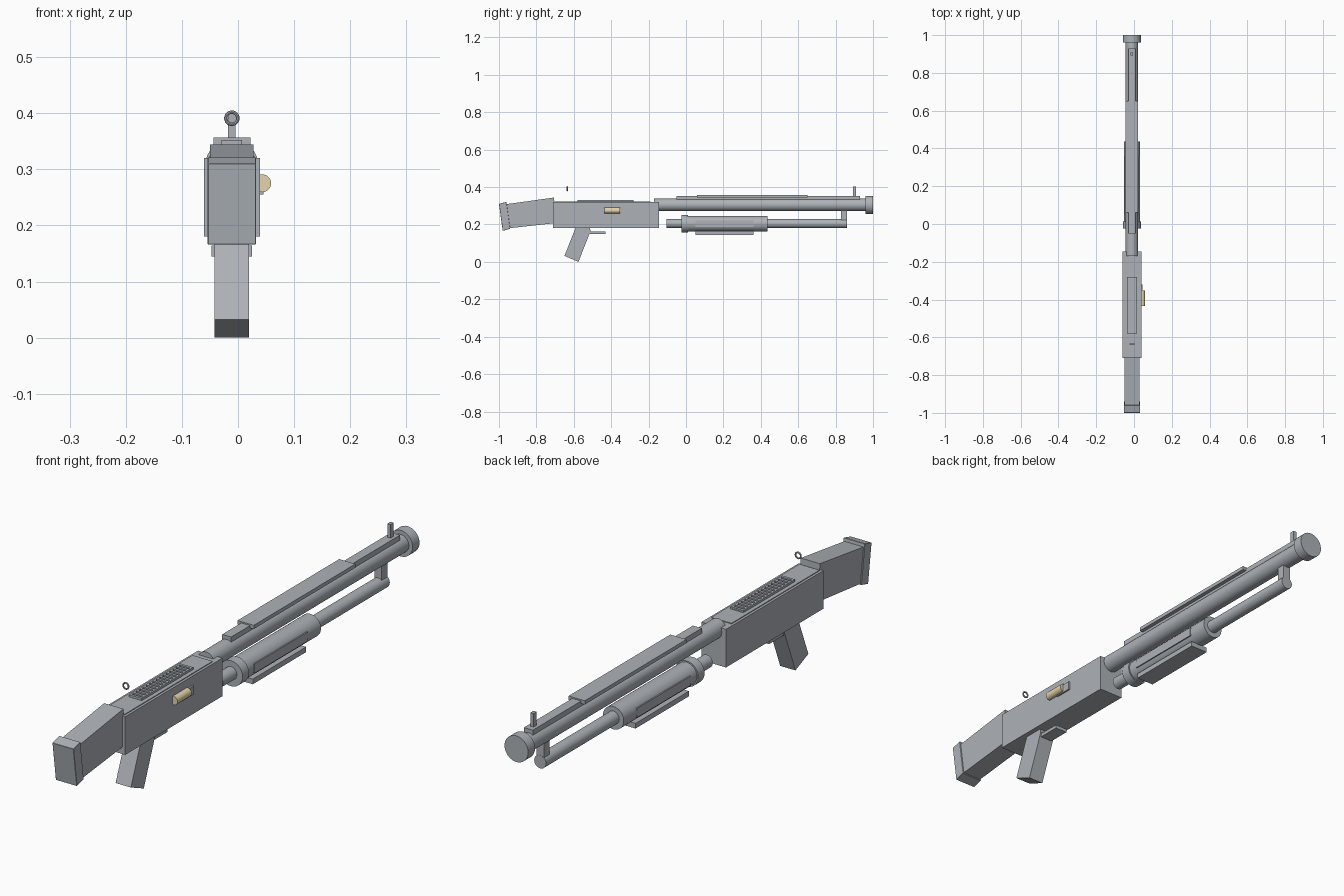
import bpy
from math import pi

if "Cube" in bpy.data.objects:
    bpy.data.objects.remove(bpy.data.objects["Cube"])

CX = -0.011  # centre plane of the body
steel = bpy.data.materials.new("blue_grey")
steel.diffuse_color = (0.42, 0.45, 0.48, 1)
steel.use_nodes = True
steel.node_tree.nodes["Principled BSDF"].inputs["Base Color"].default_value = steel.diffuse_color
tan = bpy.data.materials.new("tan")
tan.diffuse_color = (0.78, 0.66, 0.42, 1)
tan.use_nodes = True
tan.node_tree.nodes["Principled BSDF"].inputs["Base Color"].default_value = tan.diffuse_color


def side_profile(name, pts, half, cx=CX):
    """Extrude a (y, z) outline across x."""
    n = len(pts)
    verts = [(cx + s * half, y, z) for s in (-1, 1) for y, z in pts]
    faces = [tuple(range(n)), tuple(range(2 * n - 1, n - 1, -1))]
    faces += [(i, i + n, (i + 1) % n + n, (i + 1) % n) for i in range(n)]
    me = bpy.data.meshes.new(name)
    me.from_pydata(verts, [], faces)
    ob = bpy.data.objects.new(name, me)
    bpy.context.collection.objects.link(ob)
    bpy.context.view_layer.objects.active = ob
    bpy.ops.object.mode_set(mode='EDIT')
    bpy.ops.mesh.select_all(action='SELECT')
    bpy.ops.mesh.normals_make_consistent(inside=False)
    bpy.ops.object.mode_set(mode='OBJECT')
    me.materials.append(steel)
    return ob


def box(name, half, y0, y1, z0, z1, cx=CX):
    return side_profile(name, [(y0, z0), (y1, z0), (y1, z1), (y0, z1)], half, cx)


def tube(name, r, y0, y1, z, cx=CX, sides=32, mat=steel):
    bpy.ops.mesh.primitive_cylinder_add(vertices=sides, radius=r, depth=y1 - y0,
                                        location=(cx, (y0 + y1) / 2, z),
                                        rotation=(pi / 2, 0, 0))
    ob = bpy.context.object
    ob.name = name
    ob.data.materials.append(mat)
    bpy.ops.object.shade_smooth_by_angle()
    return ob


def bevel(ob, width):
    m = ob.modifiers.new("Bevel", 'BEVEL')
    m.width = width
    m.segments = 1


# Body, stock and grip
box("receiver", 0.05, -0.71, -0.145, 0.18, 0.32)
side_profile("stock", [(-0.965, 0.308), (-0.705, 0.344), (-0.70, 0.207),
                       (-0.945, 0.18)], 0.039)
bevel(side_profile("butt_plate", [(-1.0, 0.31), (-0.96, 0.321), (-0.94, 0.177),
                                  (-0.98, 0.166)], 0.043), 0.001)
side_profile("grip", [(-0.65, 0.032), (-0.575, 0.0), (-0.51, 0.165), (-0.515, 0.183),
                      (-0.59, 0.183)], 0.031)
box("trigger_plate", 0.025, -0.56, -0.43, 0.15, 0.163)

# Slotted rail on top of the body
box("top_plate", 0.041, -0.70, -0.19, 0.318, 0.323)
box("rail_base", 0.026, -0.58, -0.28, 0.32, 0.326)
for s in (-1, 1):
    box("rail_edge", 0.003, -0.58, -0.28, 0.322, 0.331, CX + s * 0.023)
for i in range(16):
    y = -0.58 + i * 0.0193
    box("rail_bar", 0.022, y, y + 0.0095, 0.322, 0.331)

# Barrel with rib, top guard and muzzle
tube("barrel", 0.033, -0.17, 0.965, 0.305)
tube("muzzle_ring", 0.048, 0.96, 1.0, 0.305)
box("barrel_rib", 0.018, -0.05, 0.93, 0.333, 0.352)
box("top_guard", 0.033, 0.06, 0.65, 0.343, 0.357)
box("front_sight", 0.0065, 0.892, 0.909, 0.35, 0.402)

# Rear ring sight
bpy.ops.mesh.primitive_torus_add(major_radius=0.0108, minor_radius=0.003,
                                 major_segments=24, minor_segments=8,
                                 location=(CX, -0.635, 0.391), rotation=(pi / 2, 0, 0))
ring = bpy.context.object
ring.name = "rear_ring_sight"
ring.data.materials.append(steel)
bpy.ops.object.shade_smooth_by_angle()

# Lower tube and its bracket
tube("lower_tube", 0.024, -0.105, 0.862, 0.205)
box("tube_bracket", 0.015, 0.828, 0.861, 0.21, 0.285)

# Sliding fore-end with gripping slabs
tube("fore_end", 0.042, 0.0, 0.437, 0.204)
tube("fore_end_collar", 0.047, -0.025, 0.012, 0.204)
box("fore_end_bottom_slab", 0.036, 0.05, 0.36, 0.145, 0.164)
for s in (-1, 1):
    box("fore_end_side_slab", 0.004, 0.05, 0.36, 0.187, 0.221, CX + s * 0.039)

# Side port with a shell in it
box("side_port", 0.008, -0.39, -0.32, 0.255, 0.287, 0.037)
tube("shell", 0.016, -0.435, -0.352, 0.275, 0.043, 20, tan)
